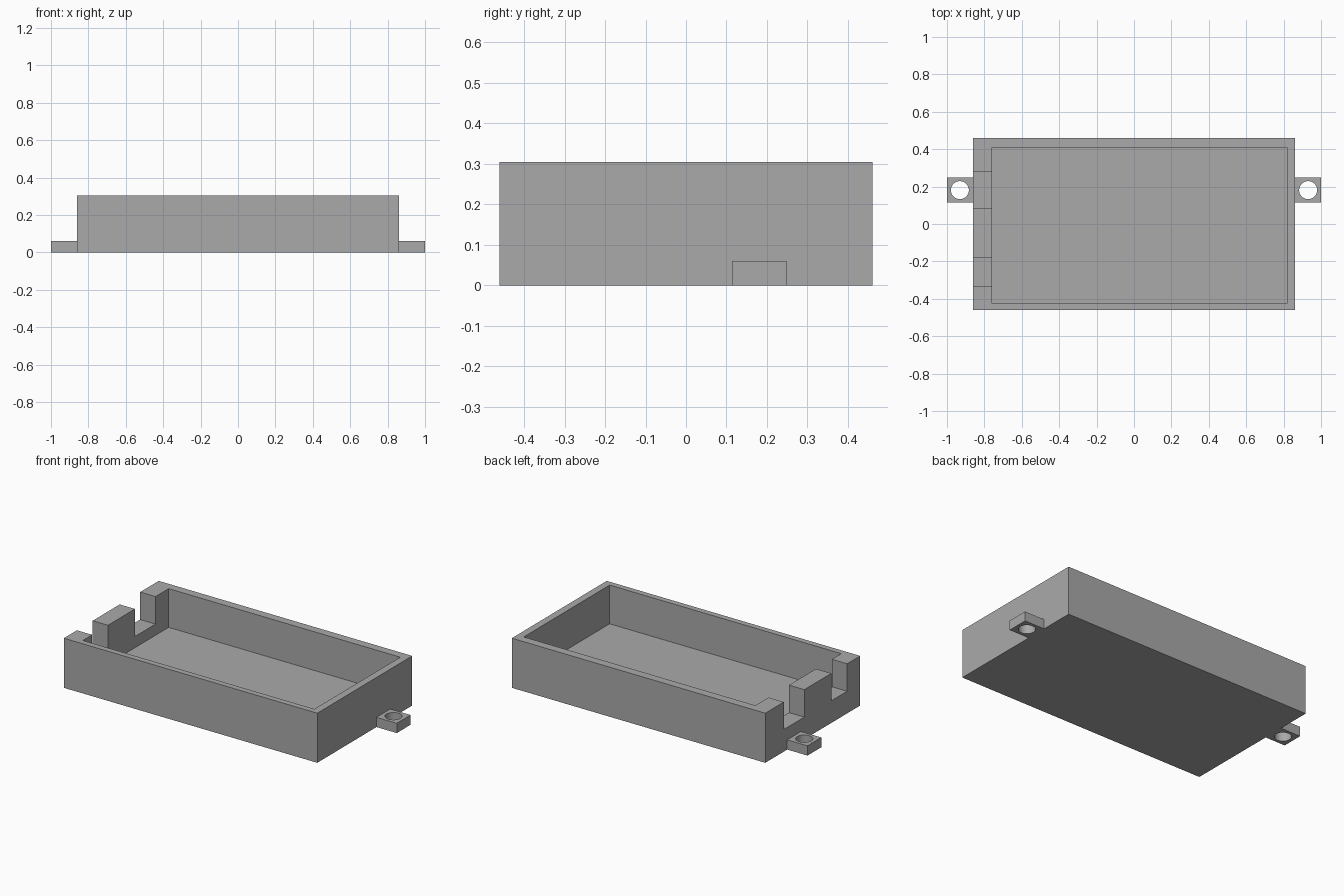
import bpy

cube = bpy.data.objects.get("Cube")
if cube:
    bpy.data.objects.remove(cube, do_unlink=True)

grey = bpy.data.materials.new("plain grey")
grey.use_nodes = True
COLOUR = (0.4, 0.4, 0.4, 1)
grey.diffuse_color = COLOUR
grey.node_tree.nodes["Principled BSDF"].inputs["Base Color"].default_value = COLOUR


def box(name, low, high):
    """Box spanning two opposite corners."""
    centre = [(a + b) / 2 for a, b in zip(low, high)]
    bpy.ops.mesh.primitive_cube_add(size=1, location=centre)
    ob = bpy.context.object
    ob.name = name
    ob.scale = [b - a for a, b in zip(low, high)]
    bpy.ops.object.transform_apply(location=False, rotation=False, scale=True)
    ob.data.materials.append(grey)
    return ob


def cut(target, cutter):
    """Subtract a cutter from a part, then discard the cutter."""
    cutter.hide_render = True
    mod = target.modifiers.new("cut", "BOOLEAN")
    mod.operation = "DIFFERENCE"
    mod.solver = "EXACT"
    mod.object = cutter
    bpy.context.view_layer.objects.active = target
    bpy.ops.object.modifier_apply(modifier=mod.name)
    bpy.data.objects.remove(cutter, do_unlink=True)


HALF_X, HALF_Y, HEIGHT = 0.862, 0.461, 0.305
FLOOR, SILL, OVER = 0.067, 0.136, 0.5

# Open tray with a rectangular pocket
tray = box("tray", (-HALF_X, -HALF_Y, 0), (HALF_X, HALF_Y, HEIGHT))
cut(tray, box("pocket_cutter", (-0.758, -0.425, FLOOR), (0.817, 0.409, OVER)))

# Two cable notches in the thick end wall
for y0, y1 in ((0.082, 0.281), (-0.334, -0.18)):
    cut(tray, box("notch_cutter", (-1, y0, SILL), (-0.7, y1, OVER)))

# Mounting tabs with screw holes at both ends
TAB_Y, TAB_HALF, TAB_TOP = 0.181, 0.067, 0.06
for side, name in ((-1, "right_mounting_tab"), (1, "left_mounting_tab")):
    x0, x1 = sorted((side * HALF_X, side))
    tab = box(name, (x0, TAB_Y - TAB_HALF, 0), (x1, TAB_Y + TAB_HALF, TAB_TOP))
    bpy.ops.mesh.primitive_cylinder_add(
        vertices=48, radius=0.048, depth=OVER, location=(side * 0.931, TAB_Y, 0))
    hole = bpy.context.object
    hole.data.materials.append(grey)
    cut(tab, hole)
    bpy.ops.object.select_all(action="DESELECT")
    tab.select_set(True)
    bpy.context.view_layer.objects.active = tab
    bpy.ops.object.shade_smooth_by_angle(angle=0.6)
